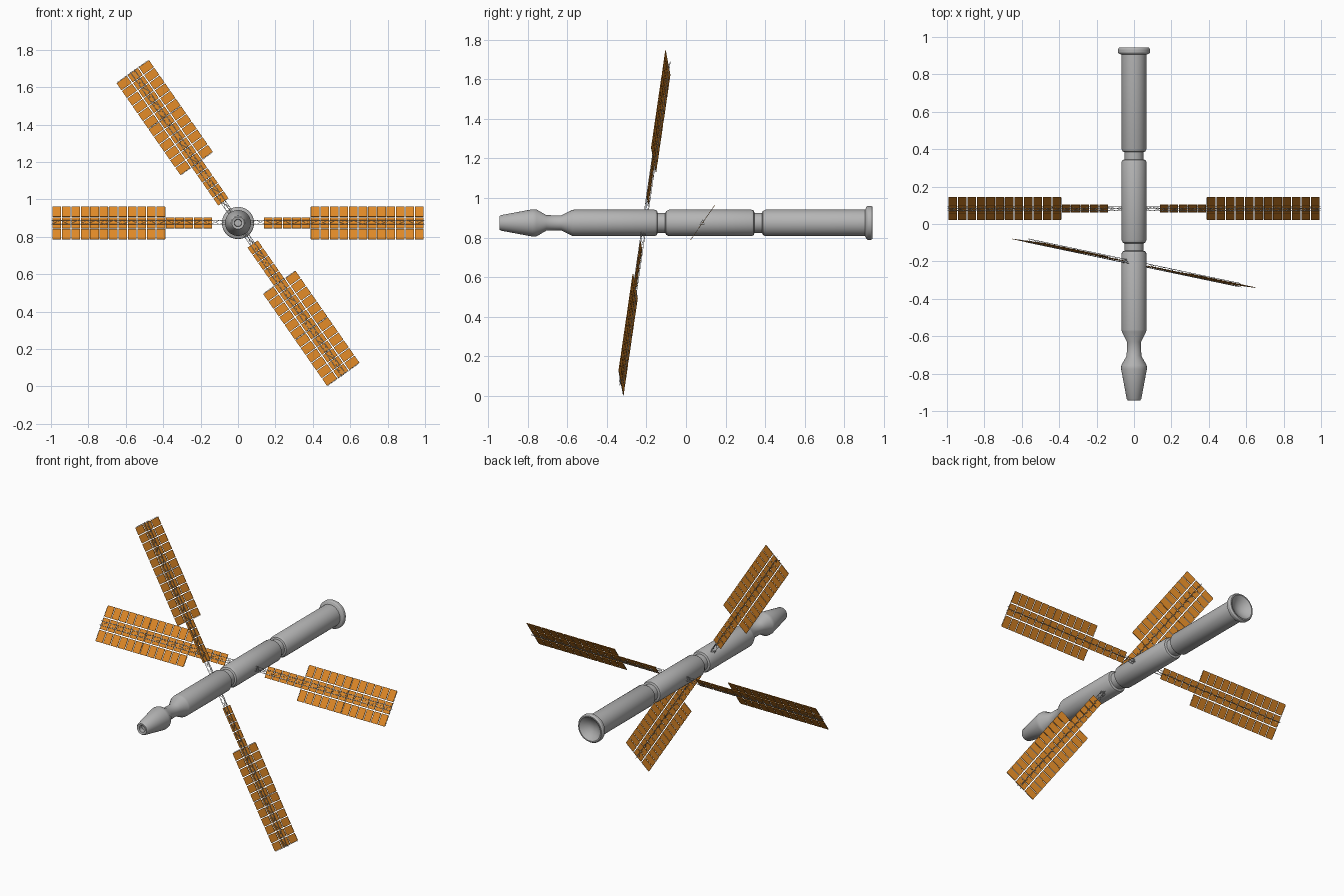
import bpy, bmesh, math
from mathutils import Vector, Matrix

if "Cube" in bpy.data.objects:
    bpy.data.objects.remove(bpy.data.objects["Cube"])


def mat(name, rgb):
    m = bpy.data.materials.new(name)
    m.diffuse_color = (*rgb, 1)
    m.use_nodes = True
    m.node_tree.nodes["Principled BSDF"].inputs["Base Color"].default_value = m.diffuse_color
    return m


GREY = mat("hull grey", (0.46, 0.46, 0.46))
ORANGE = mat("solar orange", (0.74, 0.25, 0.02))
STEEL = mat("truss grey", (0.5, 0.5, 0.5))
AXIS_Z = 0.874


def finish(bm, name, material, smooth=False):
    bmesh.ops.recalc_face_normals(bm, faces=bm.faces)
    me = bpy.data.meshes.new(name)
    bm.to_mesh(me)
    bm.free()
    me.materials.append(material)
    ob = bpy.data.objects.new(name, me)
    bpy.context.collection.objects.link(ob)
    if smooth:
        bpy.context.view_layer.objects.active = ob
        ob.select_set(True)
        bpy.ops.object.shade_smooth_by_angle(angle=math.radians(30))
        ob.select_set(False)
    return ob


def lathe(name, profile, material, n=48):
    """Spin (y, radius) points around the long axis."""
    bm = bmesh.new()
    rings = []
    for y, r in profile:
        if r == 0:
            rings.append([bm.verts.new((0, y, AXIS_Z))] * n)
        else:
            rings.append([bm.verts.new((r * math.cos(2 * math.pi * i / n), y,
                          AXIS_Z + r * math.sin(2 * math.pi * i / n))) for i in range(n)])
    for a, b in zip(rings, rings[1:]):
        for i in range(n):
            j = (i + 1) % n
            bm.faces.new(list(dict.fromkeys((a[i], a[j], b[j], b[i]))))
    return finish(bm, name, material, True)


def rod(bm, a, b, r=0.0014):
    d = b - a
    m = Matrix.Translation((a + b) / 2) @ d.to_track_quat('Z', 'Y').to_matrix().to_4x4()
    bmesh.ops.create_cone(bm, cap_ends=True, segments=5, radius1=r, radius2=r,
                          depth=d.length, matrix=m)


# hull: nose cone, neck, three modules with grooves, rear flange with dish
lathe("hull", [
    (-0.915, 0), (-0.915, 0.018), (-0.94, 0.02), (-0.943, 0.033), (-0.935, 0.039),
    (-0.775, 0.069), (-0.755, 0.068), (-0.705, 0.039), (-0.63, 0.038), (-0.575, 0.065),
    (-0.565, 0.067), (-0.16, 0.067), (-0.147, 0.062), (-0.143, 0.05), (-0.105, 0.05),
    (-0.1, 0.06), (-0.085, 0.067), (0.33, 0.067), (0.342, 0.062), (0.346, 0.05),
    (0.384, 0.05), (0.388, 0.06), (0.402, 0.067), (0.905, 0.067), (0.912, 0.082),
    (0.918, 0.086), (0.934, 0.086), (0.943, 0.08), (0.943, 0.073), (0.925, 0.05),
    (0.912, 0.025), (0.908, 0)], GREY)

PITCH, ROW, START = 0.0505, 0.0735, 0.136


def array(name, centre, axis, normal):
    """One wing: 5 single cells, then 12 rows of three, on a triangular truss."""
    t = axis.normalized()
    n = normal.normalized()
    w = t.cross(n).normalized()
    c = Vector(centre)
    frame = Matrix((t, w, n)).transposed().to_4x4()

    # solar cells
    bm = bmesh.new()
    for i in range(17):
        for row in ((0,) if i < 5 else (-1, 0, 1)):
            p = c + t * (START + PITCH * (i + 0.5)) + w * (ROW * row)
            bmesh.ops.create_cube(bm, size=1, matrix=Matrix.Translation(p) @ frame
                                  @ Matrix.Diagonal((PITCH - 0.005, ROW - 0.0065, 0.003, 1)))
    finish(bm, name + "_solar_cells", ORANGE)

    # triangular truss with zigzag bracing
    bm = bmesh.new()
    offs = [w * 0.013 + n * 0.007, w * -0.013 + n * 0.007, n * -0.012]
    first, last, bays = 0.05, 0.998, 20
    step = (last - first) / bays
    for k, o in enumerate(offs):
        q = offs[(k + 1) % 3]
        rod(bm, c + o + t * first, c + o + t * last)
        for b in range(bays):
            s, e = (o, q) if b % 2 else (q, o)
            rod(bm, c + s + t * (first + step * b), c + e + t * (first + step * (b + 1)), 0.001)
    # cross spars that carry the outer rows
    for i in (5, 11, 17):
        p = c + t * (START + PITCH * i)
        rod(bm, p - w * ROW * 1.4, p + w * ROW * 1.4, 0.001)
    finish(bm, name + "_truss", STEEL)


# horizontal pair, tilted about its long axis
for side, name in ((1, "right_array"), (-1, "left_array")):
    array(name, (0, 0.083, AXIS_Z), Vector((side, 0, 0)), Vector((0, -0.82, 0.572)))

# diagonal pair, leaning along the hull
for side, name in ((1, "upper_array"), (-1, "lower_array")):
    array(name, (0, -0.21, AXIS_Z), side * Vector((-0.571, 0.12, 0.821)),
          Vector((-0.16, -1, 0.035)))
